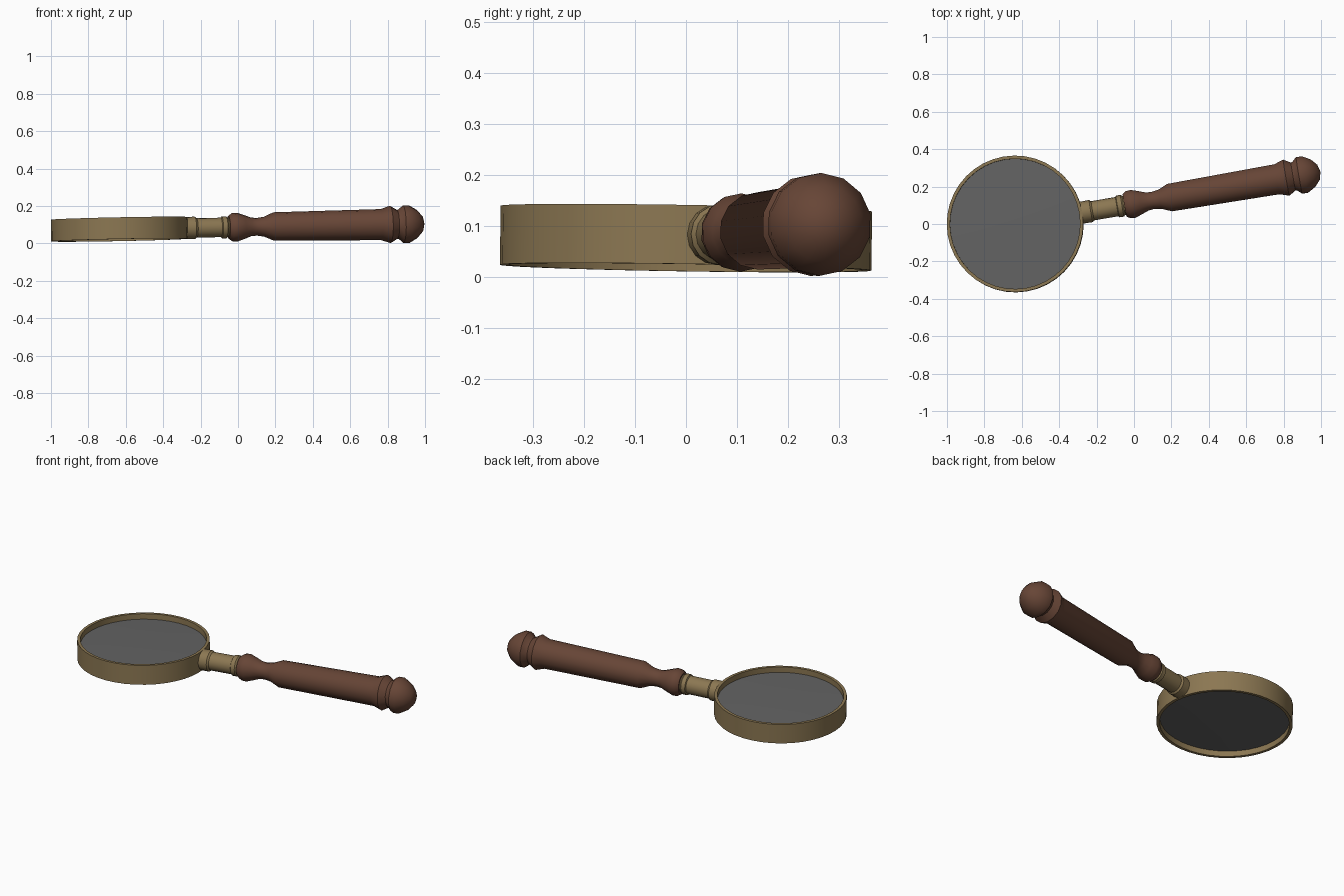
import bpy, bmesh, math
from mathutils import Matrix, Vector

if "Cube" in bpy.data.objects:
    bpy.data.objects.remove(bpy.data.objects["Cube"])

# Placement: origin at the lens centre, local x along the handle, slightly tilted
yaw = math.radians(9.7)
sx, sy = 0.0202, -0.0158                      # slopes of the tilted lens plane
c, s = math.cos(yaw), math.sin(yaw)
normal = Vector((-sx, -sy, 1)).normalized()
along = Vector((c, s, sx * c + sy * s)).normalized()
across = normal.cross(along)
PLACE = Matrix((along, across, normal)).transposed().to_4x4()
PLACE.translation = (-0.635, 0, 0.0762)
TO_X = Matrix.Rotation(math.pi / 2, 4, 'Y')   # turns the lathe axis from z to x


def material(name, rgb):
    m = bpy.data.materials.new(name)
    m.diffuse_color = (*rgb, 1)
    m.use_nodes = True
    m.node_tree.nodes["Principled BSDF"].inputs["Base Color"].default_value = m.diffuse_color
    return m


def lathe(name, profile, sides, mat, turn=Matrix(), closed=False):
    """Revolve (radius, height) points around z, then place the part."""
    bm = bmesh.new()
    rings = []
    for r, h in profile:
        if r == 0:
            rings.append([bm.verts.new((0, 0, h))] * sides)
        else:
            rings.append([bm.verts.new((r * math.cos(a), r * math.sin(a), h))
                          for a in (2 * math.pi * i / sides for i in range(sides))])
    pairs = list(zip(rings, rings[1:]))
    if closed:
        pairs.append((rings[-1], rings[0]))
    for lo, hi in pairs:
        for i in range(sides):
            j = (i + 1) % sides
            bm.faces.new(list(dict.fromkeys((lo[i], lo[j], hi[j], hi[i]))))
    bmesh.ops.recalc_face_normals(bm, faces=bm.faces)
    bm.transform(PLACE @ turn)
    me = bpy.data.meshes.new(name)
    bm.to_mesh(me)
    bm.free()
    me.materials.append(mat)
    ob = bpy.data.objects.new(name, me)
    bpy.context.collection.objects.link(ob)
    bpy.ops.object.select_all(action='DESELECT')
    ob.select_set(True)
    bpy.context.view_layer.objects.active = ob
    bpy.ops.object.shade_smooth_by_angle(angle=math.radians(32))
    return ob


brass = material("aged brass", (0.26, 0.185, 0.085))
wood = material("dark red wood", (0.135, 0.06, 0.037))
glass = material("grey glass", (0.125, 0.125, 0.125))

# Brass frame around the lens
lathe("lens_frame", [(0.365, -0.058), (0.365, 0.058), (0.348, 0.058), (0.348, -0.058)],
      40, brass, closed=True)

# Lens, recessed in the frame
lathe("lens", [(0, -0.031), (0.2, -0.029), (0.352, -0.025),
               (0.352, 0.025), (0.2, 0.029), (0, 0.031)], 40, glass)

# Brass neck with a collar at each end
lathe("neck", [(0, 0.355), (0.059, 0.355), (0.060, 0.410), (0.052, 0.420),
               (0.052, 0.552), (0.059, 0.556), (0.059, 0.580), (0.052, 0.588),
               (0.052, 0.61), (0, 0.61)], 16, brass, TO_X)

# Turned wooden handle
lathe("handle", [(0, 0.593), (0.062, 0.593), (0.075, 0.612), (0.077, 0.640),
                 (0.064, 0.678), (0.050, 0.715), (0.047, 0.745), (0.053, 0.785),
                 (0.076, 0.838), (0.083, 1.420), (0.100, 1.470), (0.077, 1.508),
                 (0.079, 1.516), (0.101, 1.540), (0.101, 1.572), (0.076, 1.615),
                 (0.042, 1.645), (0, 1.656)], 14, wood, TO_X)
